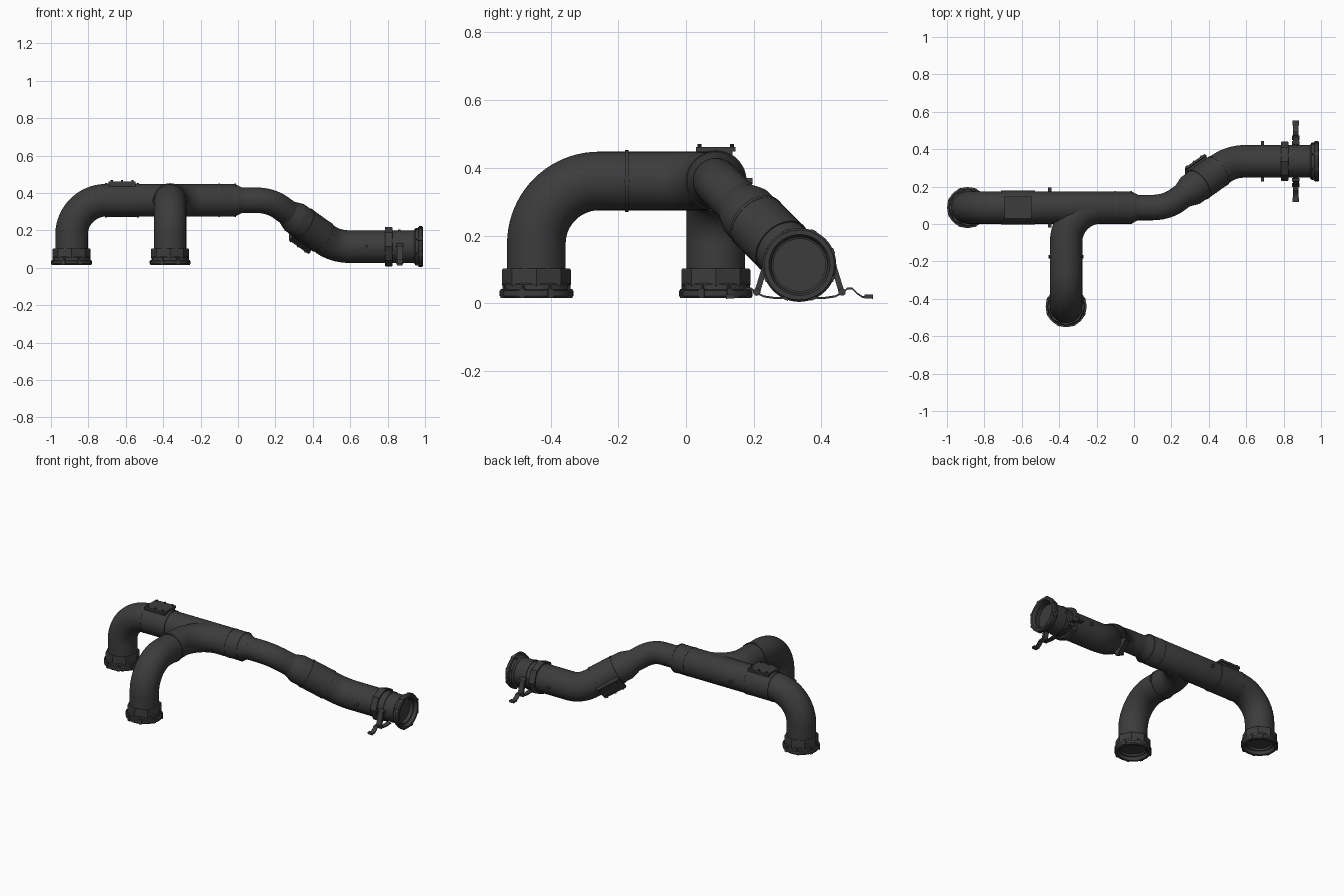
import bpy, bmesh, math
from mathutils import Vector as V, Matrix

if "Cube" in bpy.data.objects:
    bpy.data.objects.remove(bpy.data.objects["Cube"])

mat = bpy.data.materials.new("dark_grey")
mat.diffuse_color = (0.045, 0.045, 0.045, 1)
mat.use_nodes = True
mat.node_tree.nodes["Principled BSDF"].inputs["Base Color"].default_value = mat.diffuse_color
R = 0.087


def finish(name, bm, angle=32):
    bmesh.ops.recalc_face_normals(bm, faces=bm.faces)
    me = bpy.data.meshes.new(name)
    bm.to_mesh(me)
    bm.free()
    me.shade_smooth()
    me.set_sharp_from_angle(angle=math.radians(angle))
    me.materials.append(mat)
    ob = bpy.data.objects.new(name, me)
    bpy.context.collection.objects.link(ob)
    return ob


def frame(origin, z, x=None):
    z = V(z).normalized()
    x = V(x) if x else (V((1, 0, 0)) if abs(z.x) < 0.9 else V((0, 1, 0)))
    x = (x - z * x.dot(z)).normalized()
    m = Matrix((x, z.cross(x), z)).transposed().to_4x4()
    m.translation = V(origin)
    return m


def skin(bm, rings):
    for a, b in zip(rings, rings[1:]):
        n = len(a)
        for i in range(n):
            bm.faces.new((a[i], a[(i + 1) % n], b[(i + 1) % n], b[i]))


def lathe(name, origin, axis, profile, segs=48):
    """Revolve (radius, height) pairs about an axis, capping both ends."""
    bm, m = bmesh.new(), frame(origin, axis)
    rings = [[bm.verts.new(m @ V((r * math.cos(a), r * math.sin(a), h)))
              for a in (2 * math.pi * i / segs for i in range(segs))] for r, h in profile]
    skin(bm, rings)
    bm.faces.new(rings[0])
    bm.faces.new(rings[-1])
    return finish(name, bm)


def pipe(name, corners, bend, radius=R, segs=48):
    """Sweep a round pipe along a polyline with filleted corners."""
    pts = [V(c) for c in corners]
    path = [pts[0]]
    for p, c, n in zip(pts, pts[1:], pts[2:]):
        u, w = (p - c).normalized(), (n - c).normalized()
        half = u.angle(w) / 2
        centre = c + (u + w).normalized() * bend / math.sin(half)
        a, b = c + u * bend / math.tan(half) - centre, c + w * bend / math.tan(half) - centre
        a, b = a.normalized(), b.normalized()
        path += [centre + a.slerp(b, i / 20) * bend for i in range(21)]
    path.append(pts[-1])
    bm, rings, x = bmesh.new(), [], None
    for i, p in enumerate(path):
        d = path[min(i + 1, len(path) - 1)] - path[max(i - 1, 0)]
        if 0 < i < len(path) - 1:
            d = (p - path[i - 1]).normalized() + (path[i + 1] - p).normalized()
        m = frame(p, d, x)
        x = m.to_3x3().col[0].copy()
        rings.append([bm.verts.new(m @ V((radius * math.cos(a), radius * math.sin(a), 0)))
                      for a in (2 * math.pi * k / segs for k in range(segs))])
    skin(bm, rings)
    bm.faces.new(rings[0])
    bm.faces.new(rings[-1])
    return finish(name, bm)


def add_box(bm, m, size, centre=(0, 0, 0)):
    bmesh.ops.create_cube(bm, size=1, matrix=m @ Matrix.Translation(centre) @ Matrix.Diagonal((*size, 1)))


def add_bolt(bm, m, pos, r, h, segs=10):
    bmesh.ops.create_cone(bm, cap_ends=True, segments=segs, radius1=r, radius2=r, depth=h,
                          matrix=m @ Matrix.Translation(pos))


def band(name, p, axis, r=R + 0.004, w=0.01):
    lathe(name, p, axis, [(r - 0.004, -w / 2), (r, -w / 2), (r, w / 2), (r - 0.004, w / 2)])


def hatch(name, p, along, normal):
    """Raised inspection plate with bolts, on the side of a pipe."""
    m, bm = frame(p, normal, along), bmesh.new()
    add_box(bm, m, (0.142, 0.10, 0.05), (0, 0, 0.066))
    add_box(bm, m, (0.146, 0.116, 0.014), (0, 0, 0.094))
    for x in (-0.055, 0, 0.055):
        for y in (-0.048, 0.048):
            add_bolt(bm, m, (x, y, 0.103), 0.006, 0.012)
    finish(name, bm)


def lugs(name, p, axis, side, reach=0.108):
    """Pair of pins sticking out of opposite sides of a pipe."""
    m, bm = frame(p, side, axis), bmesh.new()
    for s in (-1, 1):
        add_bolt(bm, m, (0, 0, s * (reach - 0.015)), 0.009, 0.03, 16)
    finish(name, bm)


def coupling(name, p, axis):
    """Clamped flange with recessed mouth; p is the mouth rim."""
    m = frame(p, axis)
    lathe(name + "_flange", p, axis, [
        (0.088, -0.05), (0.100, -0.04), (0.100, -0.025), (0.109, -0.022), (0.109, -0.007),
        (0.103, 0), (0.090, 0), (0.083, -0.012), (0.083, -0.02), (0.077, -0.022), (0.077, -0.045)])
    bm = bmesh.new()
    for i in range(8):
        k = m @ Matrix.Rotation(math.pi * (i + 0.5) / 4, 4, 'Z')
        add_box(bm, k, (0.014, 0.018, 0.026), (0.104, 0, -0.014))
        add_bolt(bm, k, (0.104, 0, -0.022), 0.005, 0.03, 8)
    finish(name + "_clamps", bm)


def nut(name, p, axis, h0, h1, r=0.102):
    lathe(name, p, axis, [(r - 0.012, h0), (r - 0.003, h0), (r, h0 + 0.004), (r, h1 - 0.004),
                          (r - 0.003, h1), (r - 0.012, h1)], 8)


# Main run and the two legs
Y, Z = 0.088, 0.361
LX, BX, BY = -0.89, -0.363, -0.442
pipe("left_elbow", [(LX, Y, 0.065), (LX, Y, Z), (-0.53, Y, Z)], 0.185)
lathe("main_pipe", (0, Y, Z), (1, 0, 0), [(R, -0.54), (R, -0.015), (0.068, 0.022), (0.068, 0.04)])
pipe("branch_leg", [(BX, BY, 0.065), (BX, BY, Z), (BX, Y, Z), (-0.03, Y, Z)], 0.185, R - 0.0004)
for n, x, y in (("left_leg", LX, Y), ("branch_leg", BX, BY)):
    coupling(n + "_coupling", (x, y, 0.015), (0, 0, -1))
    nut(n + "_nut", (x, y, 0), (0, 0, 1), 0.05, 0.102)
lathe("main_sleeve", (0, Y, Z), (1, 0, 0), [(R, -0.708), (R + 0.003, -0.708), (R + 0.003, -0.535), (R, -0.535)])
for x in (-0.705, -0.535):
    band("main_band", (x, Y, Z), (1, 0, 0))
for x in (-0.1, -0.015):
    band("main_weld", (x, Y, Z), (1, 0, 0), R + 0.0015, 0.006)
band("branch_band", (BX, -0.175, Z), (0, 1, 0))
lugs("main_lugs", (-0.45, Y, Z), (1, 0, 0), (0, 1, 0))
lugs("branch_lugs", (BX, -0.175, Z), (0, 1, 0), (1, 0, 0), 0.094)
hatch("main_hatch", (-0.62, Y, Z), (1, 0, 0), (0, 0, 1))

# Offset run: narrow bend, reducer, wide bend
EY, EZ = 0.335, 0.113
P1, P2 = V((0.173, Y, Z)), V((0.521, EY, EZ))
mid, d = (P1 + P2) / 2, (P2 - P1).normalized()
pipe("narrow_bend", [(0.02, Y, Z), P1, mid - d * 0.08], 0.18, 0.068)
lathe("reducer", mid, d, [(0.068, -0.115), (0.072, -0.105), (R - 0.003, -0.07), (R, -0.06), (R, 0.03)])
pipe("wide_bend", [mid, P2, (0.94, EY, EZ)], 0.18)
lathe("offset_sleeve", mid, d, [(R, 0), (R + 0.003, 0), (R + 0.003, 0.14), (R, 0.14)])
for t in (0, 0.14):
    band("offset_band", mid + d * t, d)
hatch("offset_hatch", mid + d * 0.07, d, (-0.707, 0.5, -0.5))

# Outlet end
lugs("outlet_lugs", (0.687, EY, EZ), (1, 0, 0), (0, 1, 0))
band("outlet_band", (0.862, EY, EZ), (1, 0, 0), R + 0.004, 0.012)
nut("outlet_nut", (0, EY, EZ), (1, 0, 0), 0.785, 0.826, 0.105)
coupling("outlet_coupling", (0.99, EY, EZ), (1, 0, 0))

# Quick-release levers: strap arm plus wavy handle, on both sides
arm = [(0.088, 0.015), (0.105, 0.012), (0.135, -0.085), (0.118, -0.088)]
handle = [(0.02, -0.092), (0.07, -0.095), (0.105, -0.090), (0.125, -0.080), (0.143, -0.066),
          (0.156, -0.067), (0.172, -0.082), (0.187, -0.092), (0.217, -0.094)]
for side in (-1, 1):
    bm = bmesh.new()
    outline = handle + [(y, z - 0.006) for y, z in reversed(handle)]
    for loop, w in ((arm, 0.016), (outline, 0.015)):
        sides = [[bm.verts.new((0.865 + s * w, EY + side * y, EZ + z)) for y, z in loop] for s in (-1, 1)]
        skin(bm, sides)
        for r in sides:
            bm.faces.new(r)
    end = Matrix.Translation((0.865, EY + side * 0.205, EZ - 0.092))
    add_box(bm, end, (0.036, 0.025, 0.009))
    pivot = frame((0.865, EY + side * 0.126, EZ - 0.08), (1, 0, 0))
    add_bolt(bm, pivot, (0, 0, 0), 0.011, 0.042, 16)
    pivot.translation = (0.865, EY + side * 0.098, EZ + 0.008)
    add_bolt(bm, pivot, (0, 0, 0), 0.01, 0.04, 16)
    finish("release_lever", bm)
